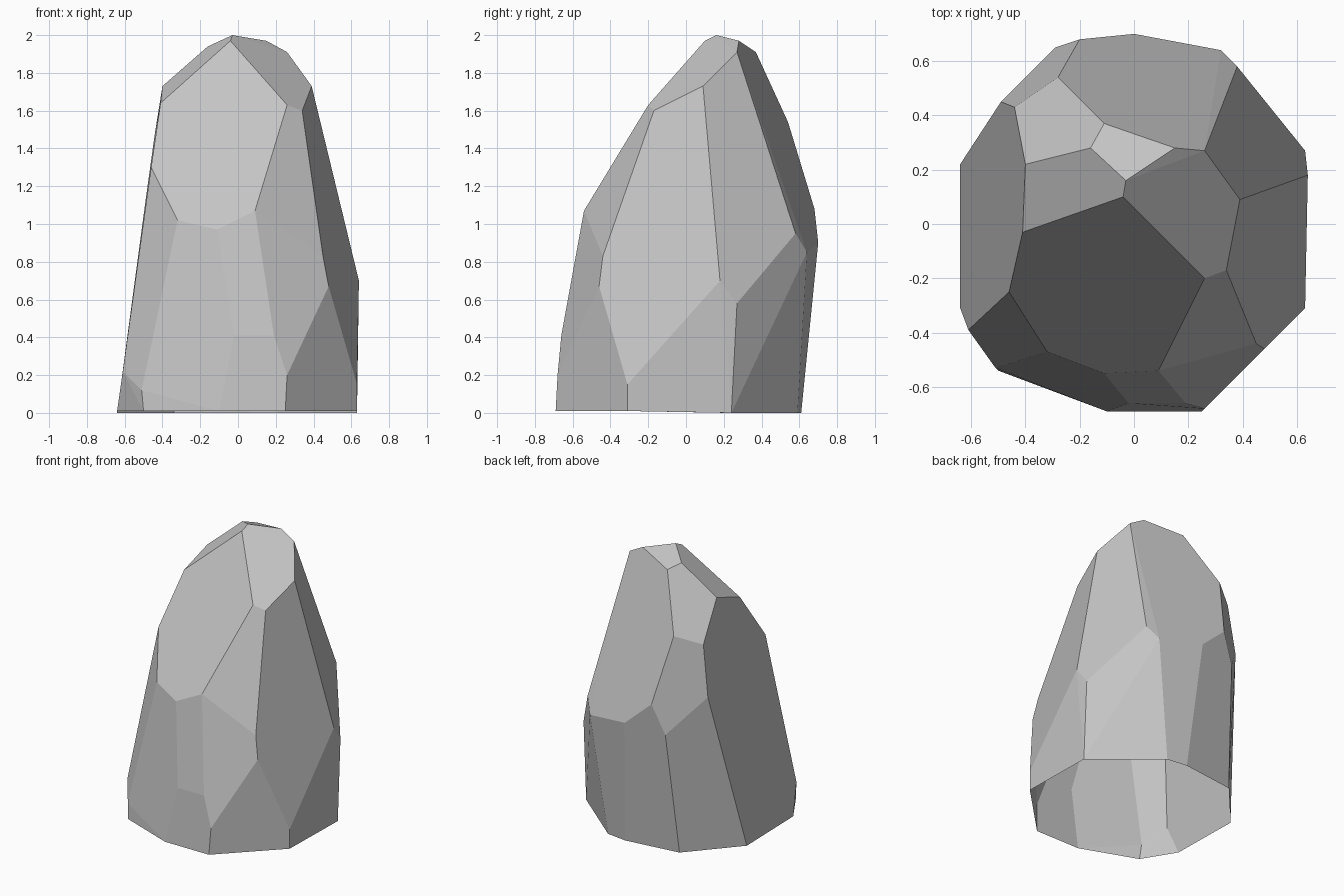
import bpy
import bmesh
from math import radians

# Remove the default cube only
default_cube = bpy.data.objects.get("Cube")
if default_cube:
    bpy.data.objects.remove(default_cube, do_unlink=True)


def make_material(name, colour):
    """One plain flat colour, shown in the viewport and in a render."""
    material = bpy.data.materials.new(name)
    material.use_nodes = True
    material.diffuse_color = colour
    shader = material.node_tree.nodes["Principled BSDF"]
    shader.inputs["Base Color"].default_value = colour
    shader.inputs["Roughness"].default_value = .9
    return material


# Ground outline of the rock; the front edge is lifted very slightly
rim = [(x, y, 0 if y > 0 else .01) for x, y in (
    (.25, -.69), (.63, -.31), (.63, .24), (.21, .59), (.06, .61),
    (-.34, .56), (-.64, .22), (-.64, -.31), (-.5, -.54), (-.1, -.69))]

# Corners of the chipped facets just above the ground
foot = [(.26, -.68, .2), (.63, -.31, .15), (-.61, -.39, .22),
        (-.51, -.53, .12), (-.02, -.66, .41), (.19, -.66, .41)]

# Widest corners, where the walls begin to lean inward
waist = [(.48, -.46, .67), (.45, -.44, .83), (.64, .18, .7), (.63, .27, .58),
         (.38, .58, .95), (.32, .64, .85), (0, .7, .9), (-.2, .68, 1.08),
         (-.29, .65, .87), (-.49, .45, 1.12), (-.32, -.47, 1.02),
         (-.11, -.55, .97), (.09, -.54, 1.07), (.12, -.54, .99)]

# Sloping shoulders
shoulder = [(-.46, -.25, 1.3), (-.41, -.03, 1.64), (-.4, .22, 1.73),
            (-.44, .43, 1.48), (-.28, .54, 1.54), (.39, .09, 1.73),
            (.34, -.17, 1.6), (.26, -.2, 1.63)]

# Small tilted crown
crown = [(-.03, .16, 2), (-.16, .28, 1.94), (-.11, .37, 1.91),
         (.15, .28, 1.97), (.26, .27, 1.91), (-.04, .1, 1.97)]


def build_rock(name, rings, material):
    """Wrap the rings in a convex shell with flat facets and an open base."""
    bm = bmesh.new()
    for ring in rings:
        for corner in ring:
            bm.verts.new(corner)
    hull = bmesh.ops.convex_hull(bm, input=bm.verts[:])
    loose = [v for v in bm.verts if not v.link_faces]
    bmesh.ops.delete(bm, geom=loose, context="VERTS")
    bm.normal_update()

    # The rock is hollow underneath
    base = [f for f in bm.faces if f.normal.z < -.9]
    bmesh.ops.delete(bm, geom=base, context="FACES")

    # Merge almost level triangles into clean facets
    bmesh.ops.dissolve_limit(bm, angle_limit=radians(4),
                             verts=bm.verts[:], edges=bm.edges[:])
    for face in bm.faces:
        face.smooth = False

    mesh = bpy.data.meshes.new(name)
    bm.to_mesh(mesh)
    bm.free()
    mesh.materials.append(material)
    rock = bpy.data.objects.new(name, mesh)
    bpy.context.collection.objects.link(rock)
    return rock


stone_grey = make_material("stone_grey", (.55, .55, .55, 1))
build_rock("rock", (rim, foot, waist, shoulder, crown), stone_grey)
